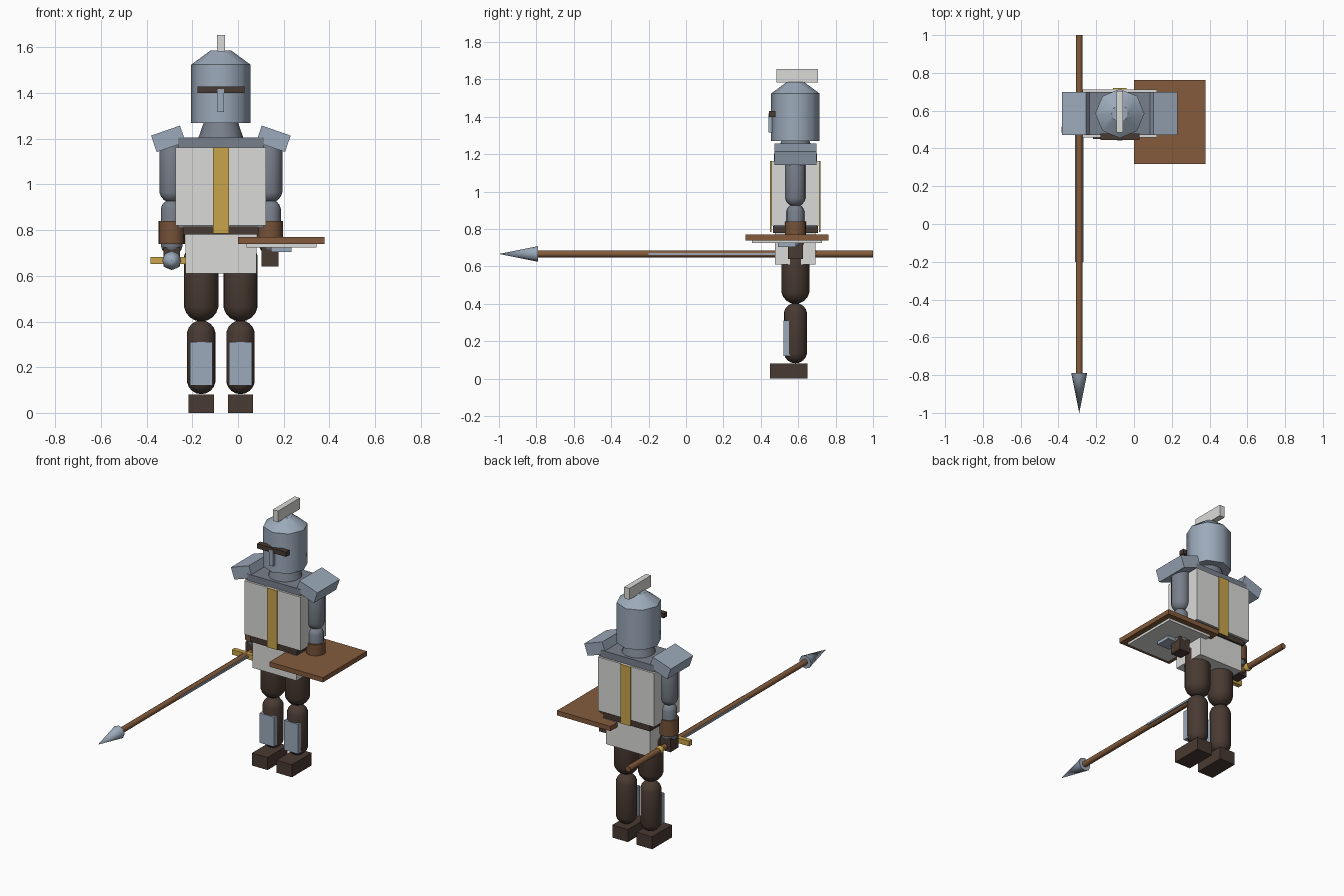
import bpy, bmesh, math
from mathutils import Matrix, Vector

cube = bpy.data.objects.get("Cube")
if cube:
    bpy.data.objects.remove(cube, do_unlink=True)

CX, CY = -0.075, 0.585   # body axis


def material(name, rgb):
    m = bpy.data.materials.new(name)
    m.use_nodes = True
    m.diffuse_color = (*rgb, 1)
    m.node_tree.nodes["Principled BSDF"].inputs["Base Color"].default_value = (*rgb, 1)
    return m


STEEL = material("light steel", (0.33, 0.40, 0.49))
DARK_STEEL = material("dark steel", (0.19, 0.215, 0.26))
WHITE = material("cloth white", (0.70, 0.70, 0.69))
GOLD = material("gold", (0.58, 0.37, 0.07))
WOOD = material("wood brown", (0.23, 0.105, 0.045))
LEATHER = material("leather brown", (0.18, 0.085, 0.04))
DARK = material("dark brown", (0.066, 0.042, 0.032))


def finish(name, bm, mat, loc, rot=(0, 0, 0)):
    me = bpy.data.meshes.new(name)
    bm.to_mesh(me)
    bm.free()
    me.materials.append(mat)
    ob = bpy.data.objects.new(name, me)
    ob.location, ob.rotation_euler = loc, rot
    bpy.context.collection.objects.link(ob)
    return ob


def box(name, mat, x, y, z, tilt=0):
    """Box from (low, high) ranges, tilted about its own y axis."""
    bm = bmesh.new()
    bmesh.ops.create_cube(bm, size=1)
    size = Vector([r[1] - r[0] for r in (x, y, z)])
    bmesh.ops.scale(bm, vec=size, verts=bm.verts)
    mid = [(r[0] + r[1]) / 2 for r in (x, y, z)]
    return finish(name, bm, mat, mid, (0, tilt, 0))


def cone(name, mat, loc, r1, r2, depth, sides=16, rot=(0, 0, 0)):
    """Smooth-sided cylinder or cone centred on loc."""
    bm = bmesh.new()
    bmesh.ops.create_cone(bm, cap_ends=True, segments=sides,
                          radius1=r1, radius2=r2, depth=depth)
    bm.normal_update()
    for f in bm.faces:
        f.smooth = abs(f.normal.z) < 0.98
    return finish(name, bm, mat, loc, rot)


def capsule(name, mat, x, r, z0, z1):
    """Upright round-ended limb."""
    bm = bmesh.new()
    bmesh.ops.create_uvsphere(bm, u_segments=16, v_segments=9, radius=r)
    half = (z1 - z0) / 2 - r
    for v in bm.verts:
        v.co.z += math.copysign(half, v.co.z)
    for f in bm.faces:
        f.smooth = True
    return finish(name, bm, mat, (x, CY, (z0 + z1) / 2))


def around(c, h):
    return (c - h, c + h)


# Torso, tabard, belt and skirt
box("torso_armour", DARK_STEEL, around(CX, 0.188), around(CY, 0.115), (0.81, 1.205))
box("tabard", WHITE, around(CX, 0.198), around(CY, 0.128), (0.82, 1.163))
for name, y in (("front_stripe", CY - 0.131), ("back_stripe", CY + 0.131)):
    box(name, GOLD, around(CX, 0.035), around(y, 0.004), (0.785, 1.163))
box("belt", DARK, around(CX, 0.165), around(CY, 0.12), (0.78, 0.815))
box("skirt", WHITE, around(CX, 0.155), around(CY, 0.108), (0.61, 0.782))

# Neck and helmet
cone("neck", DARK_STEEL, (CX, CY, 1.24), 0.1, 0.072, 0.08)
cone("helmet", STEEL, (CX, CY, 1.397), 0.13, 0.13, 0.255, 8)
cone("helmet_crown", STEEL, (CX, CY, 1.556), 0.13, 0.044, 0.063, 8)
box("helmet_crest", WHITE, around(CX, 0.018), (0.485, 0.705), (1.583, 1.655))
box("eye_slit", DARK, around(CX, 0.103), (0.445, 0.478), (1.4, 1.43))
box("nose_guard", STEEL, around(CX, 0.014), (0.441, 0.47), (1.317, 1.418))

# Limbs, mirrored about the body axis
for side, s in (("left", 1), ("right", -1)):
    arm, leg = CX + s * 0.215, CX + s * 0.086
    box(side + "_pauldron", STEEL, around(CX + s * 0.23, 0.067),
        around(CY, 0.113), (1.162, 1.238), s * math.radians(19))
    capsule(side + "_upper_arm", DARK_STEEL, arm, 0.055, 0.92, 1.22)
    capsule(side + "_forearm", DARK_STEEL, arm, 0.048, 0.69, 0.935)
    cone(side + "_bracer", LEATHER, (arm, CY, 0.79), 0.057, 0.057, 0.1)
    box(side + "_hand", DARK, around(arm, 0.037), around(CY, 0.04), (0.64, 0.725))
    capsule(side + "_thigh", DARK, leg, 0.076, 0.4, 0.75)
    capsule(side + "_shin", DARK, leg, 0.063, 0.082, 0.405)
    box(side + "_greave", STEEL, around(leg, 0.05), (0.52, 0.56), (0.12, 0.31))
    box(side + "_foot", DARK, around(leg, 0.055), (0.45, 0.65), (0, 0.08))

# Shield held flat over the left hand
box("shield", WOOD, (0, 0.378), (0.318, 0.762), (0.74, 0.77))
box("shield_face", WHITE, (0.037, 0.343), (0.353, 0.727), (0.725, 0.741))
box("shield_boss", STEEL, (0.145, 0.235), (0.492, 0.588), (0.705, 0.726))

# Spear and sword in the right hand
GX, GZ = CX - 0.215, 0.667
along = (math.pi / 2, 0, 0)
cone("spear_shaft", WOOD, (GX, 0.1, GZ), 0.018, 0.018, 1.8, 12, along)
cone("spear_head", STEEL, (GX, -0.895, GZ), 0.042, 0, 0.21, 8, along)
box("sword_blade", STEEL, around(GX, 0.023), (-0.2, 0.49), around(GZ, 0.006))
box("sword_guard", GOLD, around(GX, 0.093), (0.485, 0.515), around(GZ, 0.016))
cone("sword_grip", DARK, (GX, 0.59, GZ), 0.017, 0.017, 0.16, 12, along)
bm = bmesh.new()
bmesh.ops.create_uvsphere(bm, u_segments=12, v_segments=8, radius=0.025)
for f in bm.faces:
    f.smooth = True
finish("sword_pommel", bm, GOLD, (GX, 0.68, GZ))
